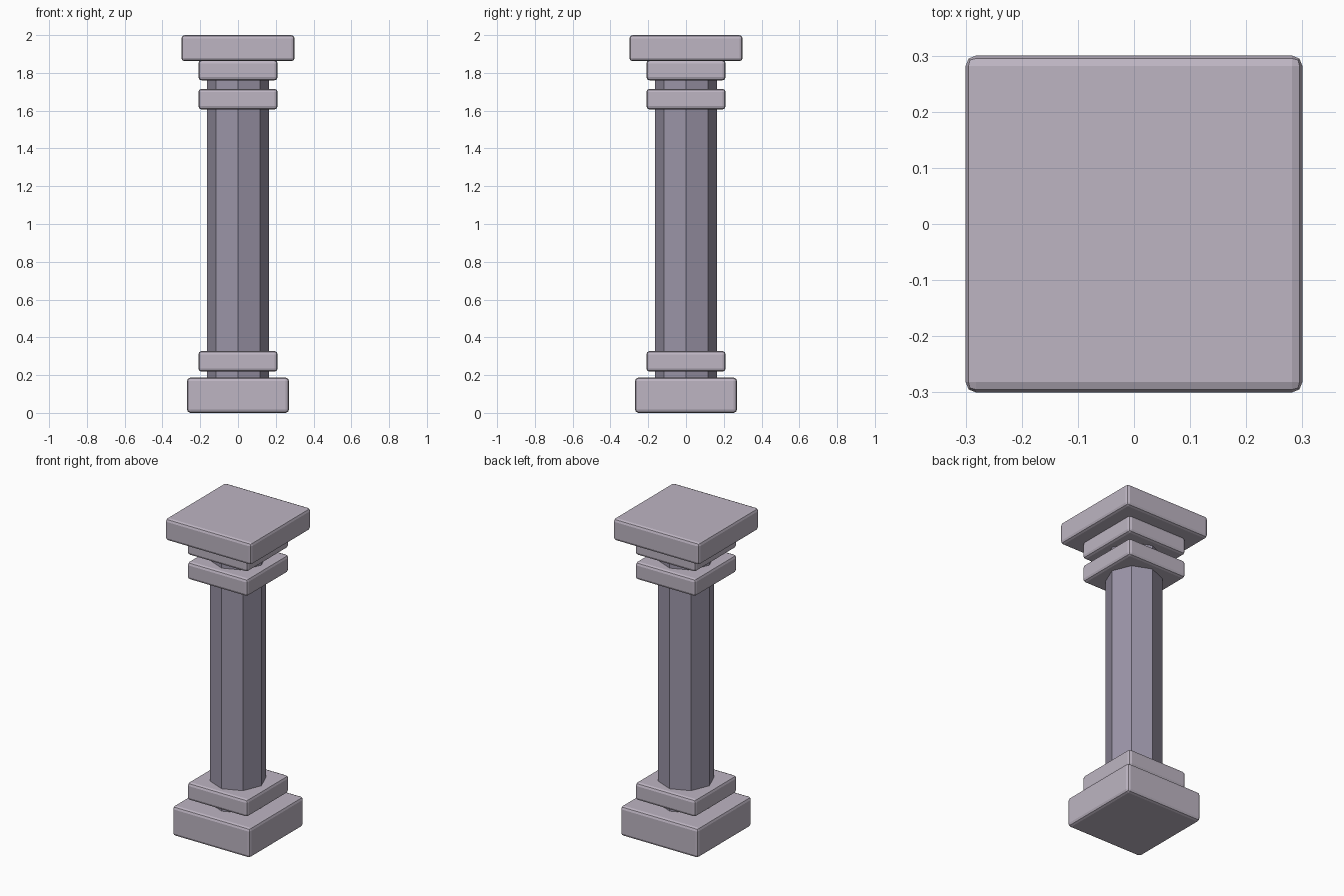
import bpy
import math

if "Cube" in bpy.data.objects:
    bpy.data.objects.remove(bpy.data.objects["Cube"])


def paint(name, rgb):
    mat = bpy.data.materials.new(name)
    mat.diffuse_color = (*rgb, 1)
    mat.use_nodes = True
    mat.node_tree.nodes["Principled BSDF"].inputs["Base Color"].default_value = mat.diffuse_color
    return mat


block_stone = paint("block_stone", (0.51, 0.46, 0.54))
shaft_stone = paint("shaft_stone", (0.33, 0.30, 0.39))


def slab(name, half, z0, z1, bevel):
    """Square block with softened, flat-shaded edges."""
    bpy.ops.mesh.primitive_cube_add(size=1, location=(0, 0, (z0 + z1) / 2))
    ob = bpy.context.object
    ob.name = name
    ob.scale = (2 * half, 2 * half, z1 - z0)
    bpy.ops.object.transform_apply(location=False, rotation=False, scale=True)
    mod = ob.modifiers.new("soft_edges", 'BEVEL')
    mod.width = bevel
    mod.segments = 2
    ob.data.materials.append(block_stone)


# Square blocks from the floor up: name, half width, bottom, top, bevel
for block in [
    ("base_plinth", 0.27, 0.0, 0.187, 0.018),
    ("lower_collar", 0.21, 0.218, 0.328, 0.018),
    ("upper_collar", 0.21, 1.606, 1.716, 0.018),
    ("capital_neck", 0.21, 1.76, 1.868, 0.018),
    ("capital_slab", 0.300, 1.862, 2.0, 0.018),
]:
    slab(*block)

# Octagonal shaft, corners pointing along the axes
bottom, top = 0.17, 1.79
bpy.ops.mesh.primitive_cylinder_add(vertices=8, radius=0.163, depth=top - bottom,
                                    location=(0, 0, (bottom + top) / 2))
shaft = bpy.context.object
shaft.name = "shaft"
shaft.data.materials.append(shaft_stone)
